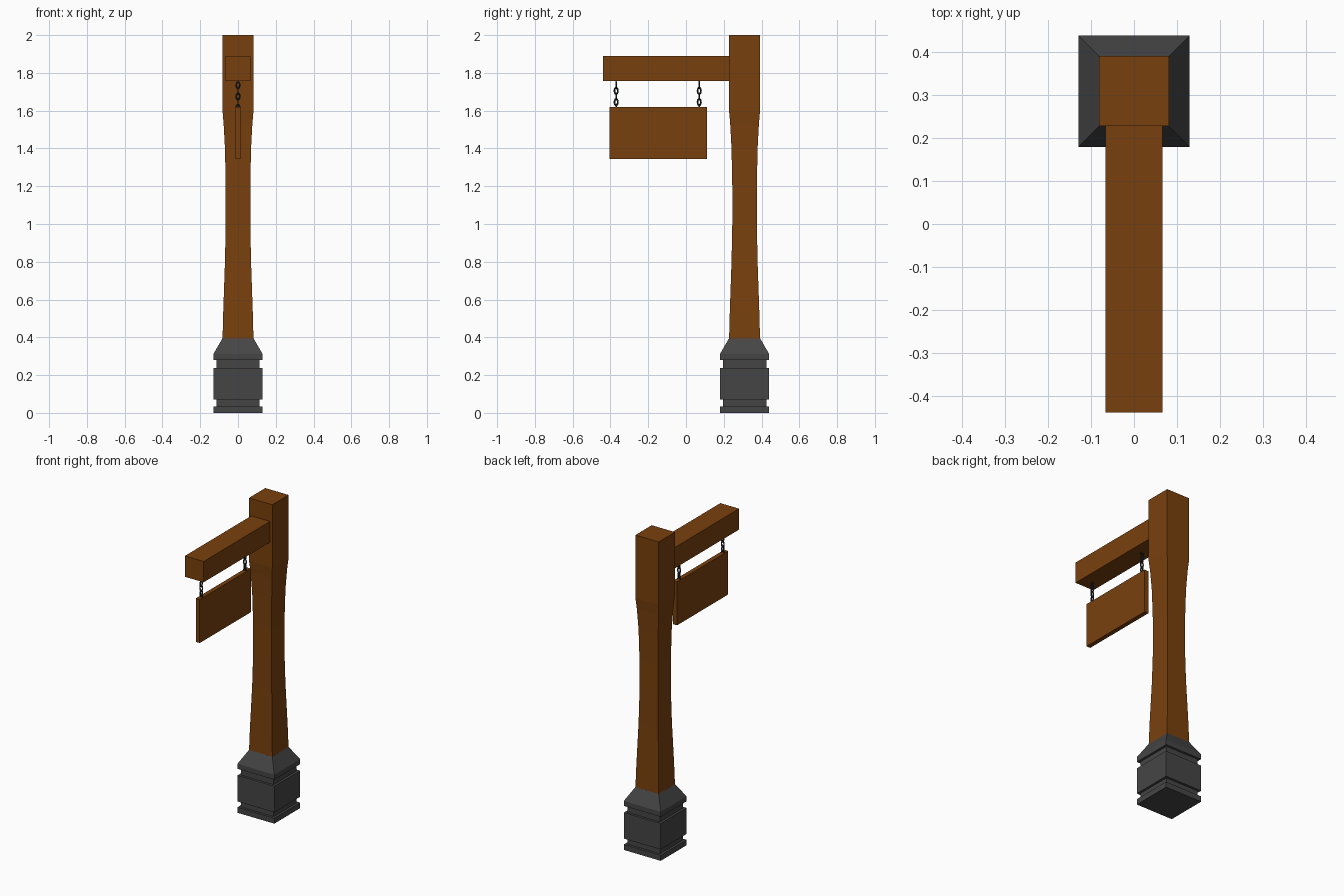
import bpy, bmesh
from math import pi
from mathutils import Matrix, Vector

cube = bpy.data.objects.get("Cube")
if cube:
    bpy.data.objects.remove(cube, do_unlink=True)

POST_Y = 0.31


def material(name, rgb):
    m = bpy.data.materials.new(name)
    m.use_nodes = True
    m.diffuse_color = (*rgb, 1)
    m.node_tree.nodes["Principled BSDF"].inputs["Base Color"].default_value = (*rgb, 1)
    return m


wood = material("brown wood", (0.19, 0.051, 0.004))
stone = material("grey stone", (0.06, 0.06, 0.06))
iron = material("dark iron", (0.02, 0.022, 0.025))


def finish(bm, name, mat):
    bmesh.ops.recalc_face_normals(bm, faces=bm.faces)
    mesh = bpy.data.meshes.new(name)
    bm.to_mesh(mesh)
    bm.free()
    mesh.materials.append(mat)
    ob = bpy.data.objects.new(name, mesh)
    bpy.context.collection.objects.link(ob)
    return ob


def box(name, lo, hi, mat):
    lo, hi = Vector(lo), Vector(hi)
    bm = bmesh.new()
    bmesh.ops.create_cube(bm, size=1, matrix=Matrix.Translation((lo + hi) / 2)
                          @ Matrix.Diagonal((*(hi - lo), 1)))
    return finish(bm, name, mat)


def square_column(name, profile, mat):
    """Stack square rings given as (half width, height) and cap both ends."""
    bm = bmesh.new()
    rings = [[bm.verts.new((sx * r, POST_Y + sy * r, z))
              for sx, sy in ((-1, -1), (1, -1), (1, 1), (-1, 1))] for r, z in profile]
    for a, b in zip(rings, rings[1:]):
        for i in range(4):
            j = (i + 1) % 4
            bm.faces.new((a[i], a[j], b[j], b[i]))
    bm.faces.new(rings[0][::-1])
    bm.faces.new(rings[-1])
    return finish(bm, name, mat)


def chain(name, y, top, count=5, pitch=0.03):
    """Oval links, every second one turned a quarter about z."""
    bm = bmesh.new()
    around, sides, wire = 12, 6, 0.0045
    for k in range(count):
        turn = Matrix.Translation((0, y, top - k * pitch)) @ Matrix.Rotation(k % 2 * pi / 2, 4, 'Z')
        rings = []
        for i in range(around):
            spin = Matrix.Rotation(2 * pi * i / around, 3, 'Y')
            out = spin @ Vector((1, 0, 0))
            centre = Vector((out.x * 0.009, 0, out.z * 0.018))
            ring = []
            for s in range(sides):
                offset = Matrix.Rotation(2 * pi * s / sides, 3, 'Y') @ Vector((wire, 0, 0))
                ring.append(bm.verts.new(turn @ (centre + out * offset.x + Vector((0, offset.z, 0)))))
            rings.append(ring)
        for i in range(around):
            a, b = rings[i], rings[(i + 1) % around]
            for s in range(sides):
                t = (s + 1) % sides
                bm.faces.new((a[s], a[t], b[t], b[s]))
    return finish(bm, name, iron)


# Stone foot with two grooves and a sloped top
square_column("stone_base", [(0.13, 0), (0.13, 0.035), (0.115, 0.035), (0.115, 0.072),
                             (0.13, 0.072), (0.13, 0.238), (0.115, 0.238), (0.115, 0.28),
                             (0.13, 0.28), (0.13, 0.312), (0.082, 0.395)], stone)

# Waisted wooden post
square_column("post", [(0.082, 0.39), (0.078, 0.54), (0.069, 0.8), (0.065, 1.0),
                       (0.065, 1.2), (0.069, 1.4), (0.076, 1.53), (0.082, 1.6),
                       (0.082, 2.0)], wood)

# Arm and hanging board
box("cross_beam", (-0.066, -0.44, 1.757), (0.066, 0.24, 1.89), wood)
box("sign_board", (-0.014, -0.405, 1.343), (0.014, 0.11, 1.62), wood)

# Two chains
chain("front_chain", -0.37, 1.735)
chain("rear_chain", 0.07, 1.735)
